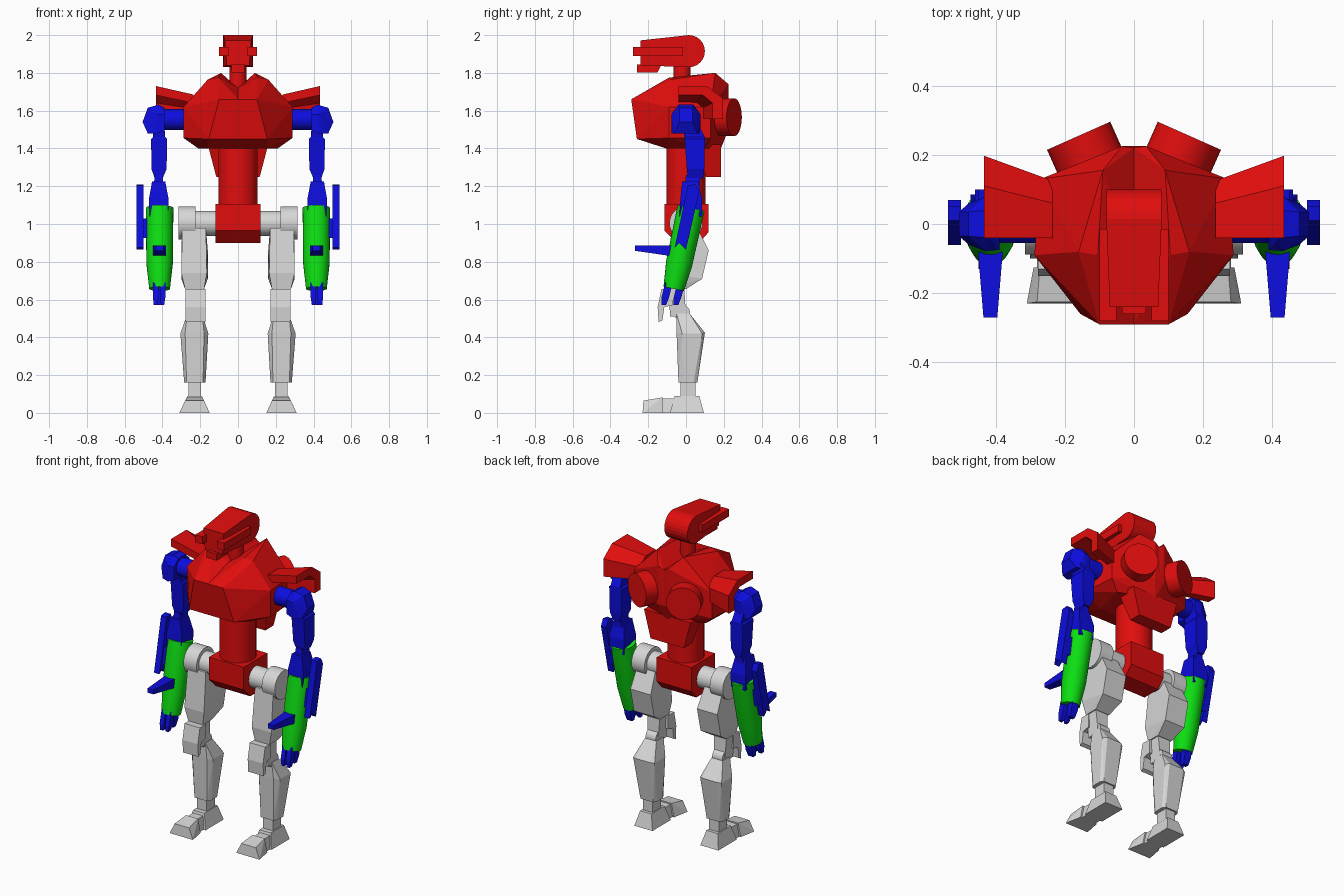
import bpy, bmesh, math
from mathutils import Vector


def material(name, rgb):
    m = bpy.data.materials.new(name)
    m.diffuse_color = (*rgb, 1)
    return m


RED = material("red", (0.75, 0.004, 0.004))
BLUE = material("blue", (0.004, 0.004, 0.75))
GREEN = material("green", (0.004, 0.75, 0.006))
GREY = material("light_grey", (0.68, 0.68, 0.68))


def finish(name, bm, mat, mirror, smooth=False):
    bmesh.ops.recalc_face_normals(bm, faces=bm.faces)
    me = bpy.data.meshes.new(name)
    bm.to_mesh(me)
    bm.free()
    me.materials.append(mat)
    if smooth:
        me.shade_smooth()
        me.set_sharp_from_angle(angle=math.radians(35))
    ob = bpy.data.objects.new(name, me)
    bpy.context.collection.objects.link(ob)
    if mirror:
        mod = ob.modifiers.new("mirror", 'MIRROR')
        mod.use_mirror_merge = False
    return ob


def hull(name, pts, mat, mirror=True):
    """Convex solid around a few corner points."""
    bm = bmesh.new()
    vs = [bm.verts.new(p) for p in pts]
    r = bmesh.ops.convex_hull(bm, input=vs)
    junk = {v for v in r["geom_interior"] + r["geom_unused"] if isinstance(v, bmesh.types.BMVert)}
    bmesh.ops.delete(bm, geom=list(junk), context='VERTS')
    bmesh.ops.dissolve_limit(bm, angle_limit=0.02, verts=bm.verts, edges=bm.edges)
    return finish(name, bm, mat, mirror)


def loft(name, rings, mat, mirror=True):
    """Closed solid through matching rings of points."""
    bm = bmesh.new()
    vr = [[bm.verts.new(p) for p in ring] for ring in rings]
    n = len(vr[0])
    for a, b in zip(vr, vr[1:]):
        for i in range(n):
            j = (i + 1) % n
            bm.faces.new((a[i], a[j], b[j], b[i]))
    bm.faces.new(vr[0])
    bm.faces.new(vr[-1])
    return finish(name, bm, mat, mirror)


def prism(name, prof, x0, x1, mat, mirror=True):
    """Side (y, z) profile pushed across x."""
    return loft(name, [[(x, y, z) for y, z in prof] for x in (x0, x1)], mat, mirror)


def stack(name, levels, mat, mirror=True):
    """Rectangles (z, x0, x1, y0, y1) joined from level to level."""
    return loft(name, [[(a, c, z), (b, c, z), (b, d, z), (a, d, z)]
                       for z, a, b, c, d in levels], mat, mirror)


def tube(name, sections, mat, mirror=True, n=28):
    """Round part through (centre, radius) sections on a straight axis."""
    axis = Vector(sections[-1][0]) - Vector(sections[0][0])
    q = axis.to_track_quat('Z', 'Y')
    rings = []
    for c, r in sections:
        rings.append([Vector(c) + q @ Vector((r * math.cos(t), r * math.sin(t), 0))
                      for t in (2 * math.pi * i / n for i in range(n))])
    ob = loft(name, rings, mat, mirror)
    ob.data.shade_smooth()
    ob.data.set_sharp_from_angle(angle=math.radians(35))
    return ob


# Head: rounded back, narrow face, side bars and chin
arc = [(0.015 + 0.085 * math.cos(t), 1.915 + 0.085 * math.sin(t))
       for t in (math.radians(-90 + 15 * i) for i in range(13))]
head = [(s * 0.08, y, z) for s in (-1, 1) for y, z in arc]
head += [(s * w, -0.24, z) for s in (-1, 1) for w, z in ((0.07, 1.972), (0.06, 1.84))]
hull("head", head, RED, False)
prism("head_side_bar", [(-0.28, 1.89), (-0.015, 1.89), (-0.015, 1.937), (-0.28, 1.937)],
      0.05, 0.1, RED)
prism("chin", [(-0.26, 1.803), (-0.15, 1.803), (-0.13, 1.845), (-0.26, 1.845)],
      -0.035, 0.035, RED, False)
tube("neck", [((0, -0.02, 1.66), 0.045), ((0, -0.02, 1.85), 0.045)], RED, False)

# Torso: two faceted halves with raised shoulder ridges
hull("torso", [
    (0, -0.29, 1.66), (0.1, -0.29, 1.66), (0, -0.26, 1.45), (0.155, -0.26, 1.45),
    (0, -0.1, 1.72), (0, 0.22, 1.72), (0.035, 0.225, 1.74),
    (0.105, -0.09, 1.775), (0.16, -0.08, 1.765), (0.09, 0.155, 1.80),
    (0.288, -0.09, 1.62), (0.288, -0.09, 1.455), (0.27, 0.13, 1.62), (0.27, 0.13, 1.455),
    (0, -0.105, 1.40), (0.16, -0.105, 1.40), (0.21, 0.1, 1.40), (0, 0.185, 1.40),
    (0, 0.225, 1.5), (0.035, 0.225, 1.5)], RED)
d = Vector((0.406, 0.914, 0))
end = Vector((0.16, 0.255, 1.565))
tube("back_thruster", [(end - d * 0.16, 0.1), (end, 0.1)], RED)
stack("back_skirt", [(1.25, -0.115, 0.115, 0.105, 0.185),
                     (1.42, -0.16, 0.16, 0.06, 0.185)], RED, False)
# Shoulder wings: bent plate, larger at the outer end
outer = [(-0.04, 1.73), (0.11, 1.73), (0.197, 1.665), (0.197, 1.555),
         (0.14, 1.555), (0.14, 1.64), (0.09, 1.682), (-0.04, 1.682)]
inner = [(-0.04, 1.685), (0.06, 1.685), (0.125, 1.64), (0.125, 1.56),
         (0.08, 1.56), (0.08, 1.61), (0.05, 1.64), (-0.04, 1.64)]
loft("shoulder_wing", [[(0.235, y, z) for y, z in inner],
                       [(0.433, y, z) for y, z in outer]], RED)

# Waist and pelvis
tube("waist", [((0, 0, 1.08), 0.104), ((0, 0, 1.44), 0.104)], RED, False, 32)
prism("pelvis", [(-0.115, 1.105), (0.118, 1.105), (0.118, 0.955), (0.07, 0.9),
                 (-0.05, 0.9), (-0.115, 0.965)], -0.12, 0.12, RED, False)

# Legs
tube("hip_axle", [((0.1, 0, 1.003), 0.066), ((0.24, 0, 1.003), 0.066)], GREY)
tube("hip_disc", [((0.225, 0, 1.005), 0.088), ((0.315, 0, 1.005), 0.088)], GREY)
thigh = [(-0.075, 0.98), (0.06, 0.98), (0.12, 0.86), (0.085, 0.71),
         (0.0, 0.655), (-0.09, 0.655), (-0.1, 0.74)]
widths = [(0.17, 0.295), (0.17, 0.295), (0.16, 0.3), (0.16, 0.3),
          (0.18, 0.28), (0.18, 0.28), (0.165, 0.3)]
hull("thigh", [(x, y, z) for (y, z), w in zip(thigh, widths) for x in w], GREY)
stack("knee_link", [(0.51, 0.195, 0.265, -0.085, 0.0),
                    (0.68, 0.185, 0.275, -0.09, -0.01)], GREY)
prism("knee_guard", [(-0.145, 0.48), (-0.125, 0.49), (-0.115, 0.56), (-0.07, 0.57),
                     (-0.07, 0.655), (-0.13, 0.655), (-0.15, 0.56)], 0.172, 0.278, GREY)
tube("knee_joint", [((0.195, -0.022, 0.53), 0.043), ((0.265, -0.022, 0.53), 0.043)], GREY)
hull("shin", [(x, y, z) for z, xs, ys in (
    (0.525, (0.19, 0.268), (-0.05, 0.02)), (0.42, (0.157, 0.305), (-0.02, 0.085)),
    (0.425, (0.18, 0.28), (-0.05, 0.1)), (0.16, (0.172, 0.285), (-0.015, 0.04)),
    (0.16, (0.185, 0.272), (-0.04, 0.06))) for x in xs for y in ys], GREY)
stack("ankle", [(0.07, 0.195, 0.262, -0.03, 0.05), (0.17, 0.195, 0.262, -0.03, 0.05)], GREY)
stack("heel", [(0, 0.165, 0.29, -0.085, 0.095), (0.09, 0.19, 0.268, -0.06, 0.07)], GREY)
stack("foot_arch", [(0, 0.18, 0.28, -0.15, -0.05), (0.075, 0.195, 0.265, -0.15, -0.05)], GREY)
hull("toe", [(0.15, -0.23, 0), (0.31, -0.23, 0), (0.17, -0.125, 0), (0.29, -0.125, 0),
             (0.18, -0.225, 0.065), (0.28, -0.225, 0.065),
             (0.188, -0.125, 0.082), (0.272, -0.125, 0.082)], GREY)

# Arms
tube("shoulder_axle", [((0.26, 0, 1.553), 0.055), ((0.41, 0, 1.553), 0.055)], BLUE)
hull("shoulder", [(x, s * y, z) for s in (-1, 1) for x, y, z in (
    (0.388, 0.075, 1.495), (0.388, 0.075, 1.58), (0.388, 0.035, 1.615),
    (0.42, 0.04, 1.632), (0.43, 0.078, 1.58), (0.43, 0.078, 1.48), (0.478, 0.035, 1.615),
    (0.505, 0.035, 1.54), (0.478, 0.06, 1.48))], BLUE)
stack("upper_arm", [(1.24, 0.4, 0.44, 0.01, 0.09), (1.29, 0.378, 0.458, 0.005, 0.097),
                    (1.45, 0.375, 0.46, -0.008, 0.1), (1.46, 0.385, 0.45, -0.008, 0.1),
                    (1.52, 0.39, 0.45, -0.02, 0.07)], BLUE)
stack("elbow", [(1.17, 0.39, 0.45, -0.01, 0.07), (1.26, 0.4, 0.44, 0.0, 0.075)], BLUE)
stack("forearm", [(1.04, 0.37, 0.468, -0.035, 0.085), (1.13, 0.367, 0.472, -0.03, 0.085),
                  (1.225, 0.385, 0.455, -0.02, 0.065)], BLUE)


def along(z):
    """Centre of the slanted forearm at a height."""
    return (0.415, 0.028 + (z - 1.09) * 0.215, z)


tube("forearm_sleeve", [(along(0.657), 0.055), (along(0.79), 0.07), (along(1.085), 0.073)], GREEN)
# Outer blade on its bracket
prism("forearm_blade", [(-0.06, 0.875), (-0.035, 0.9), (0.0, 0.865), (0.07, 1.17),
                        (0.05, 1.21), (0.01, 1.205)], 0.5, 0.538, BLUE)
stack("blade_bracket", [(0.925, 0.45, 0.515, -0.035, 0.015),
                        (1.03, 0.45, 0.515, -0.015, 0.035)], BLUE)
# Forward barrel, thinner at the tip
hull("forearm_barrel", [(0.415 + s * w, y, z) for s in (-1, 1) for w, y, z in (
    (0.02, -0.27, 0.858), (0.02, -0.27, 0.885), (0.022, -0.15, 0.845), (0.025, -0.15, 0.882),
    (0.035, -0.09, 0.832), (0.035, -0.09, 0.885), (0.03, -0.03, 0.832), (0.03, -0.03, 0.885))], BLUE)
# Fingers
for i, (y, x0, x1) in enumerate([(-0.1, 0.385, 0.412), (-0.1, 0.42, 0.45), (-0.035, 0.395, 0.44)]):
    stack(f"finger_{i + 1}", [(0.57, x0 + 0.006, x1 - 0.004, y - 0.03, y - 0.006),
                              (0.61, x0, x1, y - 0.03, y + 0.01),
                              (0.69, x0, x1, y - 0.01, y + 0.03)], BLUE)
